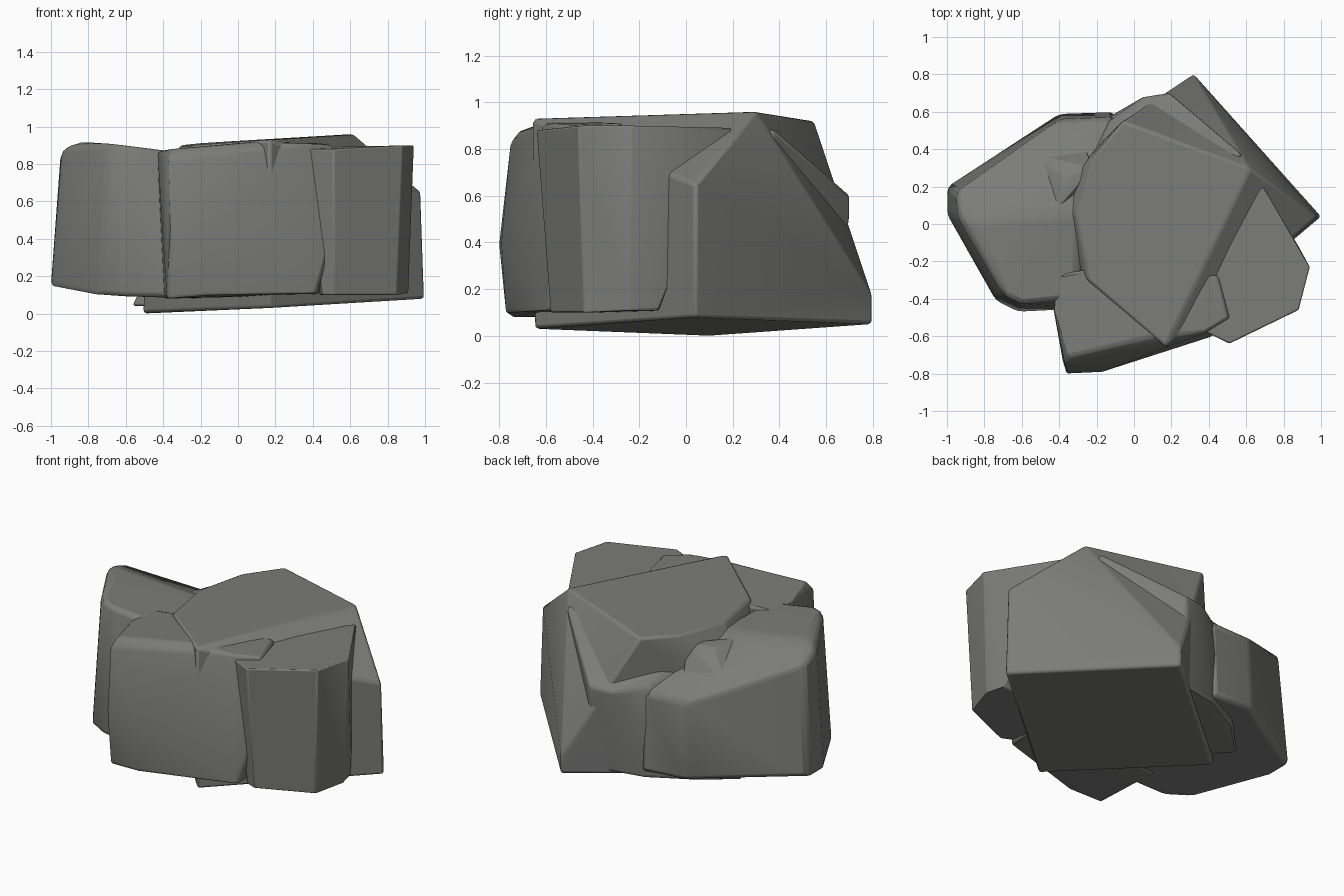
import bpy, bmesh, math

cube = bpy.data.objects.get("Cube")
if cube:
    bpy.data.objects.remove(cube)

stone = bpy.data.materials.new("grey_stone")
stone.use_nodes = True
GREY = (0.2, 0.2, 0.195, 1)
stone.diffuse_color = GREY
stone.node_tree.nodes["Principled BSDF"].inputs["Base Color"].default_value = GREY


def rock(name, base, top, width=0.015):
    """Chiselled boulder: the hull of a lower and an upper ring, with worn edges."""
    bm = bmesh.new()
    for p in base + top:
        bm.verts.new(p)
    hull = bmesh.ops.convex_hull(bm, input=bm.verts)
    loose = set(hull["geom_interior"]) | set(hull["geom_unused"])
    bmesh.ops.delete(bm, geom=[v for v in loose if isinstance(v, bmesh.types.BMVert)], context="VERTS")
    bmesh.ops.dissolve_limit(bm, angle_limit=math.radians(4), verts=bm.verts, edges=bm.edges)
    bmesh.ops.recalc_face_normals(bm, faces=bm.faces)
    mesh = bpy.data.meshes.new(name)
    bm.to_mesh(mesh)
    bm.free()
    obj = bpy.data.objects.new(name, mesh)
    bpy.context.collection.objects.link(obj)
    mesh.materials.append(stone)
    bevel = obj.modifiers.new("worn_edges", "BEVEL")
    bevel.width = width
    bevel.segments = 2
    bevel.angle_limit = math.radians(18)
    bpy.ops.object.select_all(action="DESELECT")
    obj.select_set(True)
    bpy.context.view_layer.objects.active = obj
    bpy.ops.object.shade_smooth_by_angle(angle=math.radians(35))


# Large tilted block in the middle
rock("main_rock",
     [(1, .04, .08), (.32, .8, .05), (-.51, .1, 0), (.17, -.65, .03)],
     [(.98, .04, .65), (.32, .8, .17), (.17, -.66, .93), (.62, .3, .96), (-.06, .55, .92),
      (-.22, .36, .91), (-.31, .05, .9), (-.25, -.3, .9), (-.48, .1, .5)])

# Wide boulder on the -x side
rock("side_rock",
     [(-1, .2, .15), (-1, .05, .15), (-.74, -.41, .1), (-.62, -.47, .09),
      (-.2, -.45, .08), (-.4, .59, .12), (-.1, .6, .1)],
     [(-.95, .17, .85), (-.94, .03, .88), (-.85, 0, .92), (-.7, -.38, .91), (-.6, -.43, .9),
      (-.3, -.4, .86), (-.3, .05, .86), (-.4, .56, .6), (-.1, .57, .6)], .03)

# Boulder leaning on the front
rock("front_rock",
     [(-.38, -.74, .08), (-.4, -.3, .08), (-.17, -.77, .1), (.42, -.6, .11), (.45, -.2, .1)],
     [(-.36, -.8, .4), (-.17, -.79, .4), (.51, -.55, .42), (-.43, -.46, .86), (-.41, -.27, .87),
      (-.37, -.75, .83), (-.35, -.71, .88), (.1, -.6, .92), (.38, -.58, .91), (.51, -.5, .9),
      (.45, -.28, .91), (0, -.2, .9)])

# Tapered boulder on the +x side
rock("corner_rock",
     [(.45, -.55, .1), (.52, -.58, .1), (.85, -.44, .1), (.91, -.24, .11), (.88, -.12, .11), (.4, -.1, .1)],
     [(.35, -.56, .88), (.51, -.64, .88), (.88, -.46, .9), (.94, -.23, .9), (.69, .2, .89), (.4, -.1, .89)], .008)

# Low boulder wedged in at the back
rock("back_rock",
     [(.2, .64, .06), (-.1, .58, .06), (-.4, .42, .06), (-.57, .25, .04), (-.1, -.3, .05), (.5, .3, .06)],
     [(.19, .7, .5), (.19, .7, .6), (.05, .68, .6), (-.13, .55, .62), (-.16, .43, .72),
      (-.3, .35, .6), (.58, .37, .89), (.4, .2, .89)])

# Small shard on top of the side boulder
rock("top_shard",
     [(-.56, .38, .68), (-.27, .43, .62), (-.43, .06, .84), (-.2, .2, .7)],
     [(-.37, .25, .83), (-.22, .3, .84)], .005)
